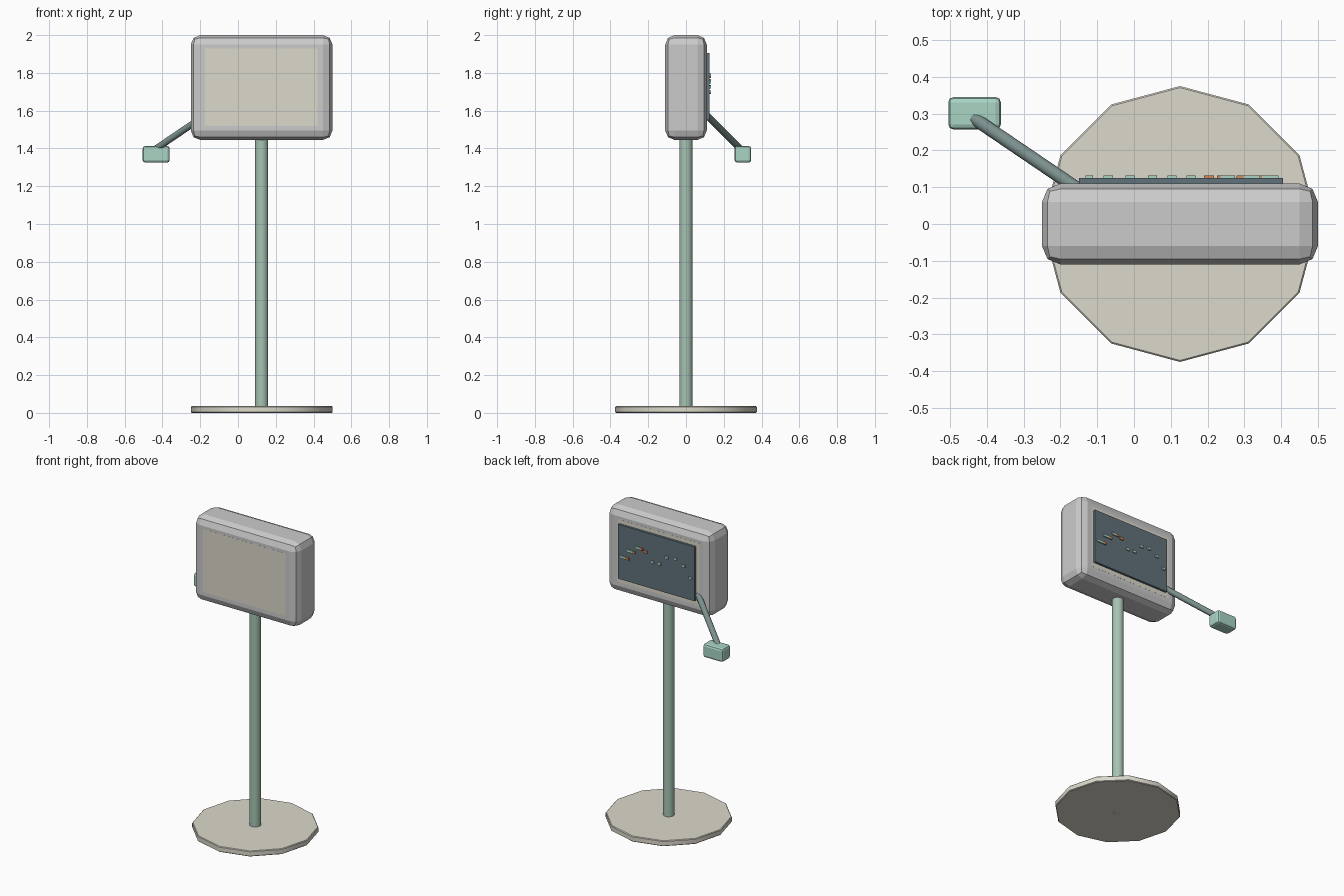
import bpy, math
from mathutils import Vector

if "Cube" in bpy.data.objects:
    bpy.data.objects.remove(bpy.data.objects["Cube"])


def mat(name, rgb):
    m = bpy.data.materials.new(name)
    m.diffuse_color = (*rgb, 1)
    m.use_nodes = True
    m.node_tree.nodes["Principled BSDF"].inputs["Base Color"].default_value = m.diffuse_color
    return m


CREAM = mat("cream", (0.72, 0.69, 0.60))
GREEN = mat("pale_green", (0.38, 0.55, 0.45))
MINT = mat("mint", (0.40, 0.66, 0.56))
SLATE = mat("slate", (0.12, 0.17, 0.20))
ORANGE = mat("orange", (0.65, 0.25, 0.10))
STEEL = mat("steel_green", (0.20, 0.28, 0.27))


def finish(o, name, material, bevel=0, segments=2):
    o.name = name
    if material:
        o.data.materials.append(material)
    if bevel:
        b = o.modifiers.new("bevel", 'BEVEL')
        b.width, b.segments = bevel, segments
    return o


def box(name, lo, hi, material=None, bevel=0):
    lo, hi = Vector(lo), Vector(hi)
    bpy.ops.mesh.primitive_cube_add(size=1, location=(lo + hi) / 2)
    o = bpy.context.object
    o.scale = hi - lo
    bpy.ops.object.transform_apply(location=False, rotation=False, scale=True)
    return finish(o, name, material, bevel)


def rod(name, a, b, radius, sides, material, bevel=0):
    a, b = Vector(a), Vector(b)
    bpy.ops.mesh.primitive_cylinder_add(vertices=sides, radius=radius,
                                        depth=(b - a).length, location=(a + b) / 2)
    o = bpy.context.object
    o.rotation_euler = (b - a).to_track_quat('Z', 'Y').to_euler()
    bpy.ops.object.shade_smooth_by_angle(angle=math.radians(40))
    return finish(o, name, material, bevel, 1)


CX = 0.125  # stand and head share this axis

# Stand: low-poly disc and pole
base = rod("base", (CX, 0, 0), (CX, 0, 0.036), 0.375, 12, CREAM, 0.004)
base.rotation_euler = (0, 0, 0)
pole = rod("pole", (CX, 0, 0), (CX, 0, 1.48), 0.035, 16, GREEN)
pole.rotation_euler = (0, 0, 0)

# Head: chamfered case with an inlay flush on front and back
box("case", (-0.25, -0.11, 1.445), (0.50, 0.11, 2.0), None, 0.05)
box("inlay", (-0.175, -0.1105, 1.52), (0.42, 0.1105, 1.93), CREAM)

# Rear screen and its raised indicator marks: x, z, width, colour
box("screen", (-0.15, 0.10, 1.55), (0.405, 0.125, 1.905), SLATE)
marks = [(-0.122, 1.695, 0.02, MINT), (-0.07, 1.76, 0.025, MINT),
         (-0.01, 1.79, 0.025, MINT), (0.05, 1.783, 0.025, MINT),
         (0.103, 1.728, 0.025, MINT), (0.155, 1.726, 0.025, MINT),
         (0.204, 1.78, 0.028, ORANGE), (0.255, 1.79, 0.04, MINT),
         (0.235, 1.79, 0.02, ORANGE), (0.32, 1.753, 0.045, MINT),
         (0.288, 1.753, 0.02, ORANGE), (0.37, 1.70, 0.045, MINT),
         (0.335, 1.70, 0.026, ORANGE)]
for i, (x, z, w, m) in enumerate(marks):
    box(f"indicator_{i + 1}", (x - w / 2, 0.12, z - 0.008),
        (x + w / 2, 0.132, z + 0.008), m)

# Side arm and grip
rod("arm", (-0.13, 0.08, 1.605), (-0.435, 0.287, 1.398), 0.018, 12, STEEL)
box("grip", (-0.505, 0.257, 1.325), (-0.362, 0.345, 1.413), MINT, 0.014)
